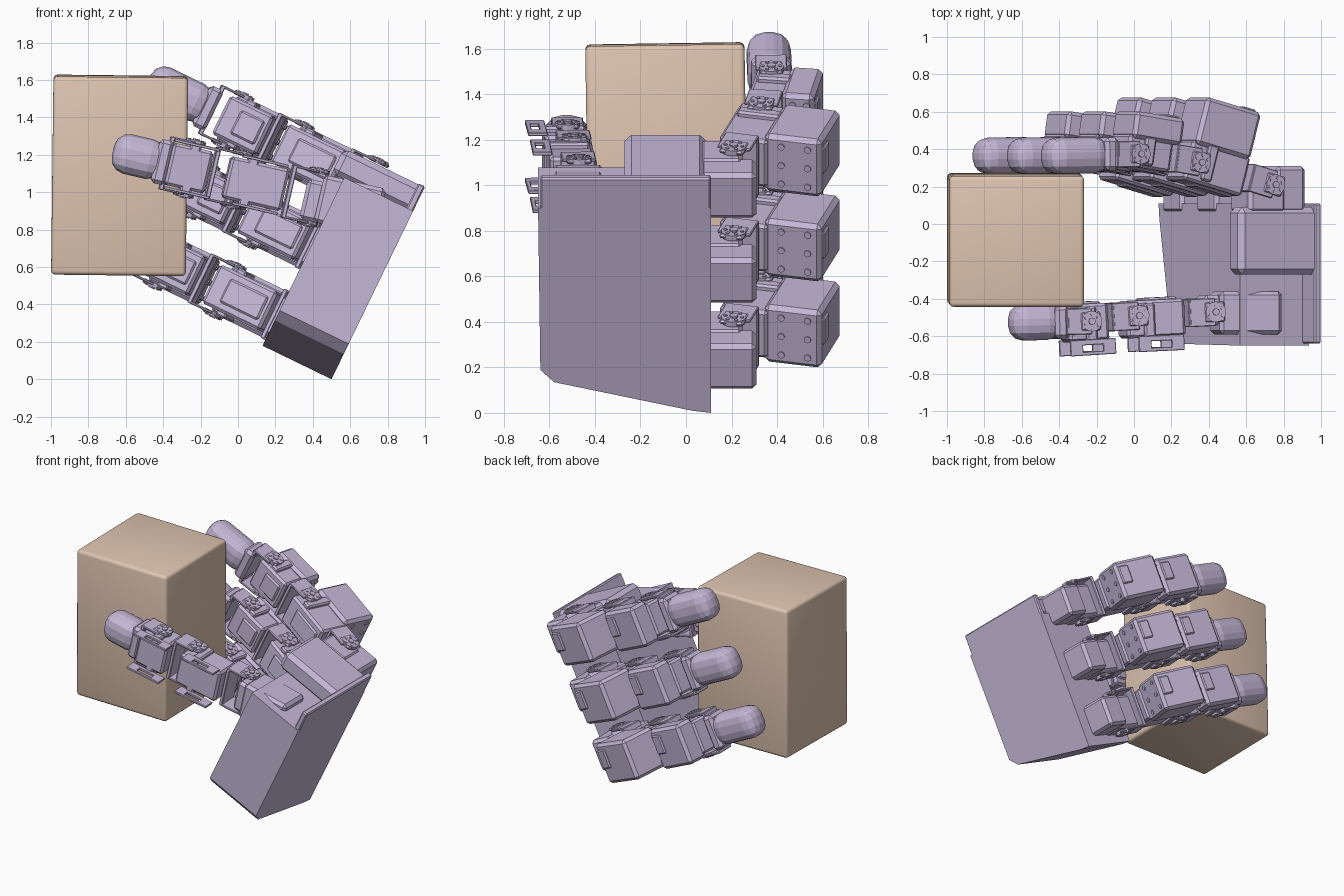
import bpy, bmesh
from math import pi, atan2, hypot, cos, sin
from mathutils import Matrix, Vector

if "Cube" in bpy.data.objects:
    bpy.data.objects.remove(bpy.data.objects["Cube"])


def material(name, col):
    m = bpy.data.materials.new(name)
    m.diffuse_color = (*col, 1)
    m.use_nodes = True
    m.node_tree.nodes["Principled BSDF"].inputs["Base Color"].default_value = m.diffuse_color
    return m


LILAC = material("lilac", (0.56, 0.48, 0.68))
TAN = material("tan", (0.74, 0.56, 0.44))


def frame(o, x, y, z):
    m = Matrix((Vector(x).normalized(), Vector(y).normalized(), Vector(z).normalized())).transposed().to_4x4()
    m.translation = o
    return m


def box(bm, x, y, z, bevel=0.01, seg=1):
    """Bevelled box from (min, max) ranges."""
    t = bmesh.new()
    bmesh.ops.create_cube(t, size=1)
    for v in t.verts:
        v.co = Vector([(a + b) / 2 + c * (b - a) for c, (a, b) in zip(v.co, (x, y, z))])
    if bevel:
        bmesh.ops.bevel(t, geom=t.edges[:], offset=bevel, segments=seg, profile=0.5, affect='EDGES')
    merge(bm, t)


def merge(bm, t):
    me = bpy.data.meshes.new("tmp")
    t.to_mesh(me)
    t.free()
    bm.from_mesh(me)
    bpy.data.meshes.remove(me)


def disc(bm, c, r, depth, axis='X', n=16):
    rot = Matrix.Rotation(pi / 2, 4, 'Y') if axis == 'X' else Matrix.Identity(4)
    bmesh.ops.create_cone(bm, cap_ends=True, segments=n, radius1=r, radius2=r, depth=depth,
                          matrix=Matrix.Translation(c) @ rot)


def prism(bm, pts, z0, z1):
    """Extrude an xy outline along z."""
    f = bm.faces.new([bm.verts.new((x, y, z0)) for x, y in pts])
    ext = bmesh.ops.extrude_face_region(bm, geom=[f])['geom']
    for v in ext:
        if isinstance(v, bmesh.types.BMVert):
            v.co.z = z1


def finish(name, bm, M, mat=LILAC, smooth=False):
    bmesh.ops.recalc_face_normals(bm, faces=bm.faces[:])
    bm.transform(M)
    me = bpy.data.meshes.new(name)
    bm.to_mesh(me)
    bm.free()
    ob = bpy.data.objects.new(name, me)
    bpy.context.collection.objects.link(ob)
    me.materials.append(mat)
    if smooth:
        bpy.context.view_layer.objects.active = ob
        ob.select_set(True)
        bpy.ops.object.shade_smooth_by_angle(angle=0.6)
        ob.select_set(False)
    return ob


def link_frame(M, p, q):
    """Frame at pivot p=(along, out), z pointing to q; returns frame and length."""
    ang = atan2(q[1] - p[1], q[0] - p[0])
    return (M @ Matrix.Translation((0, p[1], p[0])) @ Matrix.Rotation(-ang, 4, 'X'),
            hypot(q[0] - p[0], q[1] - p[1]))


def horns(bm, r=0.055):
    """Servo horns with a ring of screws on both sides of a joint."""
    for s in (-1, 1):
        disc(bm, (s * 0.142, 0, 0), r, 0.025)
        disc(bm, (s * 0.150, 0, 0), r * 0.35, 0.025, n=8)
        for k in range(6):
            a = k * pi / 3
            disc(bm, (s * 0.154, r * .7 * cos(a), r * .7 * sin(a)), 0.009, 0.01, n=6)


def bracket(bm, z0, z1, y0, y1, back):
    """U bracket: two side plates and one cross plate."""
    for s in (-1, 1):
        box(bm, sorted((s * 0.132, s * 0.146)), (y0, y1), (z0, z1), 0.004)
        box(bm, sorted((s * 0.132, s * 0.152)), (y0 + .02, y1 - .02), (z0 - .05, z0 + .06), 0.008)
    box(bm, (-0.145, 0.145), (y0, y1), (back - 0.012, back + 0.012), 0.004)


def link(name, M, p, q, inner, outer, motor, start=0.0):
    """Servo link between two pivots: case, outer motor and brackets."""
    F, L = link_frame(M, p, q)
    bm = bmesh.new()
    horns(bm)
    bracket(bm, 0, 0.14, -0.075, 0.075, 0.135)
    box(bm, (-0.115, 0.115), (-inner, outer), (0.16, L + 0.06), 0.015)
    box(bm, (-0.14, 0.14), (-inner * .8, outer), (L - 0.09, L - 0.03), 0.01)
    box(bm, (-0.07, 0.07), (-inner - .012, 0), (0.19, L - 0.03), 0.01)
    if motor:
        a, b = start, L + 0.05
        box(bm, (-0.14, 0.14), (outer - 0.02, motor), (a, b), 0.02)
        box(bm, (-0.03, 0.10), (motor - .02, motor + .012), (a + .02, a + .1), 0.008)
        for x in (-.09, 0, .09):
            for y in (.25, .75):
                disc(bm, (x, outer + y * (motor - outer), a), 0.016, 0.012, 'Z', 8)
    else:
        # slotted tab along the back of the link
        for s in (-0.13, 0.13):
            x = (s - .008, s + .008)
            z0, z1 = L * .42, L * .42 + .25
            box(bm, x, (outer - .01, outer + .02), (z0, z1), 0.003)
            box(bm, x, (outer + .055, outer + .075), (z0, z1), 0.003)
            for e in (z0, z1 - .07):
                box(bm, x, (outer, outer + .07), (e, e + .07), 0.003)
    return finish(name, bm, F)


def fingertip(name, M, p, q):
    F, L = link_frame(M, p, q)
    bm = bmesh.new()
    horns(bm)
    bracket(bm, 0, 0.13, -0.07, 0.07, 0.125)
    box(bm, (-0.12, 0.12), (-0.085, 0.09), (0.11, 0.19), 0.02)
    box(bm, (-0.108, 0.108), (-0.10, 0.095), (0.14, L), 0.08, 3)
    finish(name, bm, F)


# Hand frame: x across the palm, y toward the knuckle side, z along the fingers
U, V = Vector((0.437, 0, 0.9)), Vector((-0.9, 0, 0.437))
HAND = frame((0.5, 0, 0.0), U, (0, 1, 0), V)

# Palm
bm = bmesh.new()
prism(bm, [(0, .11), (0.01, .03), (.15, -.58), (.21, -.64), (1.0, -.65), (1.0, .11)], 0, 0.41)
box(bm, (0.99, 1.146), (-0.64, 0.11), (0, 0.04), 0.008)
box(bm, (0.99, 1.14), (-0.27, 0.09), (0, 0.48), 0.03)
finish("palm", bm, HAND)

# Three fingers with a knuckle motor each
for i, u in enumerate((0.18, 0.60, 1.015)):
    M = HAND @ Matrix.Translation((u, 0, 0))
    n = f"finger_{i + 1}_"
    bm = bmesh.new()
    box(bm, (-0.11, 0.11), (0.06, 0.31), (0.08, 0.25), 0.02)
    box(bm, (-0.12, 0.12), (0.06, 0.25), (0.2, 0.42), 0.02)
    finish(n + "knuckle", bm, M)
    link(n + "lower_link", M, (.28, .21), (.72, .33), .11, .11, .35, .17)
    link(n + "middle_link", M, (.72, .33), (1.08, .385), .08, .09, .215, .12)
    fingertip(n + "tip", M, (1.08, .375), (1.58, .365))

# Thumb on the opposite side, its outward direction facing the front
axis = Vector((-0.972, 0, 0.225)).normalized()
out = Vector((0, -1, 0))
THUMB = frame((0.55, 0, 0.94), out.cross(axis), out, axis)
link("thumb_lower_link", THUMB, (.15, .47), (.57, .49), .08, .12, 0)
link("thumb_middle_link", THUMB, (.57, .49), (.89, .51), .08, .12, 0)
fingertip("thumb_tip", THUMB, (.83, .52), (1.25, .53))
bm = bmesh.new()
box(bm, (-0.13, 0.13), (0.36, 0.59), (-0.22, 0.12), 0.02)
box(bm, (-0.09, 0.13), (0.38, 0.54), (0.08, 0.2), 0.02)
finish("thumb_base", bm, THUMB)

# Held box
bm = bmesh.new()
box(bm, (-0.36, 0.36), (-0.35, 0.35), (-0.53, 0.53), 0.022, 3)
tilt = Matrix.Rotation(0.015, 4, 'X') @ Matrix.Rotation(0.012, 4, 'Y')
finish("held_box", bm, Matrix.Translation((-0.633, -0.085, 1.09)) @ tilt, TAN, True)
